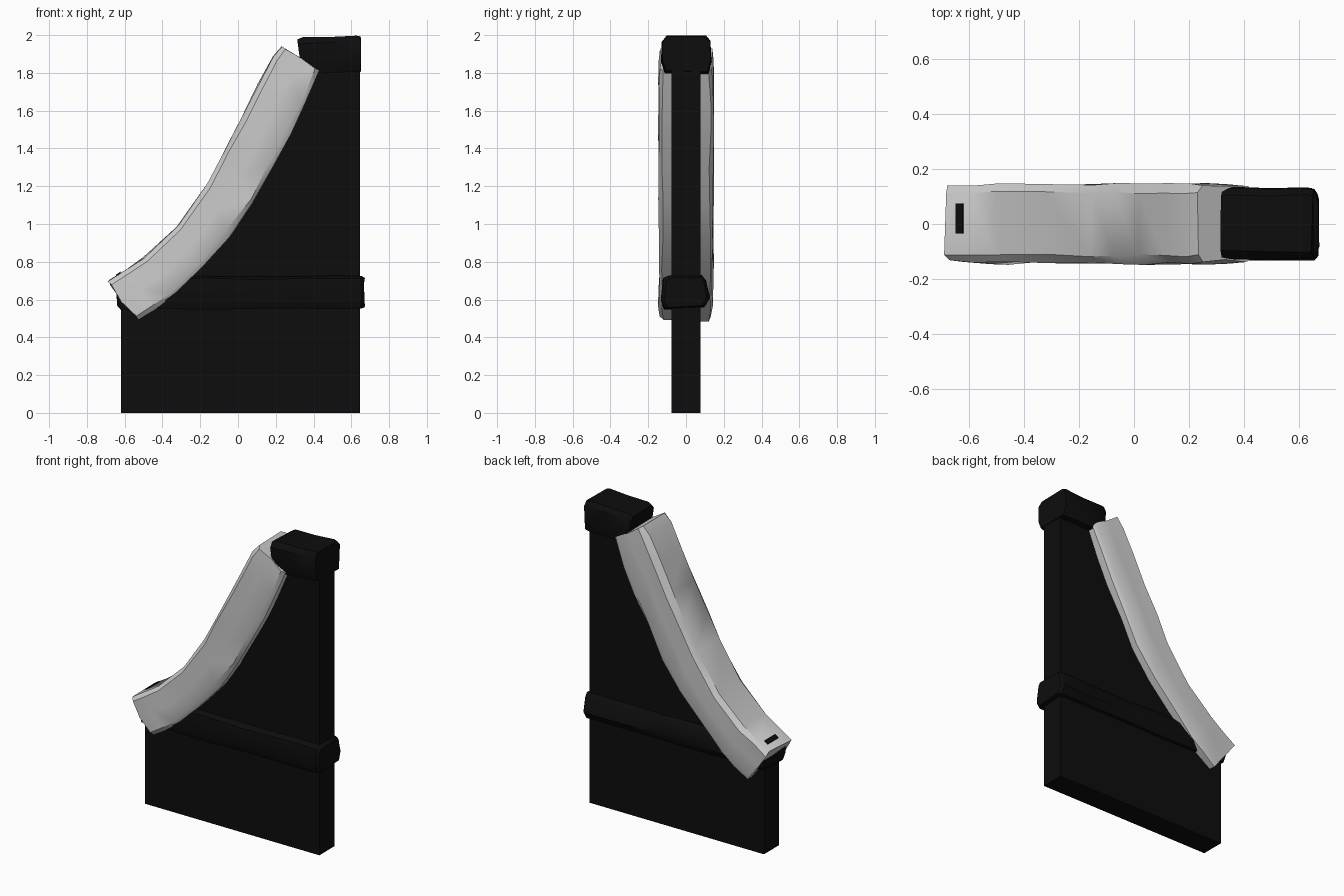
import bpy, bmesh, math, random
from mathutils import Vector

random.seed(4)
cube = bpy.data.objects.get("Cube")
if cube:
    bpy.data.objects.remove(cube, do_unlink=True)


def material(name, value):
    m = bpy.data.materials.new(name)
    m.use_nodes = True
    colour = (value, value, value, 1)
    m.diffuse_color = colour
    node = next(n for n in m.node_tree.nodes if n.type == 'BSDF_PRINCIPLED')
    node.inputs["Base Color"].default_value = colour
    node.inputs["Roughness"].default_value = 0.9
    return m


black = material("soot_black", 0.004)
stone = material("pale_stone", 0.6)


def finish(name, bm, mat, smooth=None):
    bmesh.ops.recalc_face_normals(bm, faces=bm.faces)
    mesh = bpy.data.meshes.new(name)
    bm.to_mesh(mesh)
    bm.free()
    mesh.materials.append(mat)
    ob = bpy.data.objects.new(name, mesh)
    bpy.context.collection.objects.link(ob)
    if smooth:
        bpy.ops.object.select_all(action='DESELECT')
        ob.select_set(True)
        bpy.context.view_layer.objects.active = ob
        bpy.ops.object.shade_smooth_by_angle(angle=math.radians(smooth))
    return ob


def loft(name, sections, mat, jitter, smooth):
    """Skin matching closed sections, roughening them a little."""
    bm = bmesh.new()
    rings = []
    for section in sections:
        rings.append([bm.verts.new(Vector(p) + Vector(
            [random.uniform(-jitter, jitter) for _ in range(3)])) for p in section])
    n = len(rings[0])
    for a, b in zip(rings, rings[1:]):
        for i in range(n):
            j = (i + 1) % n
            bm.faces.new((a[i], a[j], b[j], b[i]))
    bm.faces.new(rings[0])
    bm.faces.new(rings[-1])
    return finish(name, bm, mat, smooth)


# Side panel: thin wall whose sloping edge hides inside the curved coping
outline = [(-.62, 0), (.645, 0), (.645, 1.86), (.33, 1.83), (.13, 1.46),
           (-.04, 1.15), (-.2, .92), (-.4, .73), (-.58, .62), (-.62, .6)]
bm = bmesh.new()
face = bm.faces.new([bm.verts.new((x, -.078, z)) for x, z in outline])
ext = bmesh.ops.extrude_face_region(bm, geom=[face])
bmesh.ops.translate(bm, vec=(0, .156, 0),
                    verts=[v for v in ext["geom"] if isinstance(v, bmesh.types.BMVert)])
finish("side_panel", bm, black)

# Horizontal rail: rough eight-sided bar round the panel
rail = [(-.133, .6), (-.12, .71), (-.095, .727), (.08, .727),
        (.103, .7), (.125, .61), (.1, .56), (-.115, .55)]


def rail_section(x, scale):
    return [(x, y * scale, .64 + (z - .64) * scale) for y, z in rail]


stations = [(-.64, .85), (-.62, 1), (-.4, .98), (-.15, 1), (.1, .98),
            (.35, 1), (.5, .97), (.652, 1), (.67, .87)]
loft("horizontal_rail", [rail_section(x, s) for x, s in stations], black, .004, 40)

# Top cap: chipped block over the panel's upper corner
cap = [(-.112, 1.8), (-.128, 1.86), (-.128, 1.96), (-.1, 1.993),
       (.105, 1.993), (.13, 1.965), (.132, 1.86), (.118, 1.8)]


def cap_section(x, scale, lift, drop=0):
    return [(x + drop * max(0, 1.9 - z), y * scale, 1.9 + (z - 1.9) * scale + lift)
            for y, z in cap]


loft("top_cap", [cap_section(.316, .92, -.012, .35), cap_section(.34, 1, -.005, .5),
                 cap_section(.49, 1, -.002), cap_section(.625, 1, .003),
                 cap_section(.648, .96, .004)], black, .004, 40)

# Curved coping: paired upper and lower edge points of the sweeping block
upper = [(-.672, .705), (-.6, .755), (-.5, .82), (-.32, .99), (-.16, 1.22),
         (-.07, 1.39), (.02, 1.56), (.11, 1.74), (.19, 1.89), (.235, 1.937)]
lower = [(-.53, .487), (-.44, .55), (-.35, .61), (-.2, .765), (-.05, .93),
         (.08, 1.11), (.18, 1.29), (.28, 1.48), (.36, 1.64), (.43, 1.81)]


def coping_section(i):
    end = i in (0, len(upper) - 1)
    half = .136 if end else .143
    a, b = Vector(upper[i]), Vector(lower[i])
    points = []
    # Chamfered rectangle running across the thickness of the block
    for t, y in [(0, -.8), (.1, -1), (.5, -.99), (.9, -1), (1, -.88),
                 (1, .88), (.9, 1), (.5, .99), (.1, 1), (0, .8)]:
        p = a.lerp(b, t)
        if i == 0:   # lower end bulges slightly outward
            p += Vector((-.025, -.012)) * (1 - abs(2 * t - .5)) * (t < .6)
        points.append((p.x, y * half, p.y))
    return points


loft("curved_coping", [coping_section(i) for i in range(len(upper))], stone, .006, 38)

# Small dark chip where the rail end breaks through the coping
bpy.ops.mesh.primitive_cube_add(size=1, location=(-.633, .02, .735),
                                rotation=(0, -math.radians(35), 0))
chip = bpy.context.object
chip.name = "rail_chip"
chip.scale = (.03, .11, .009)
chip.data.materials.append(black)
